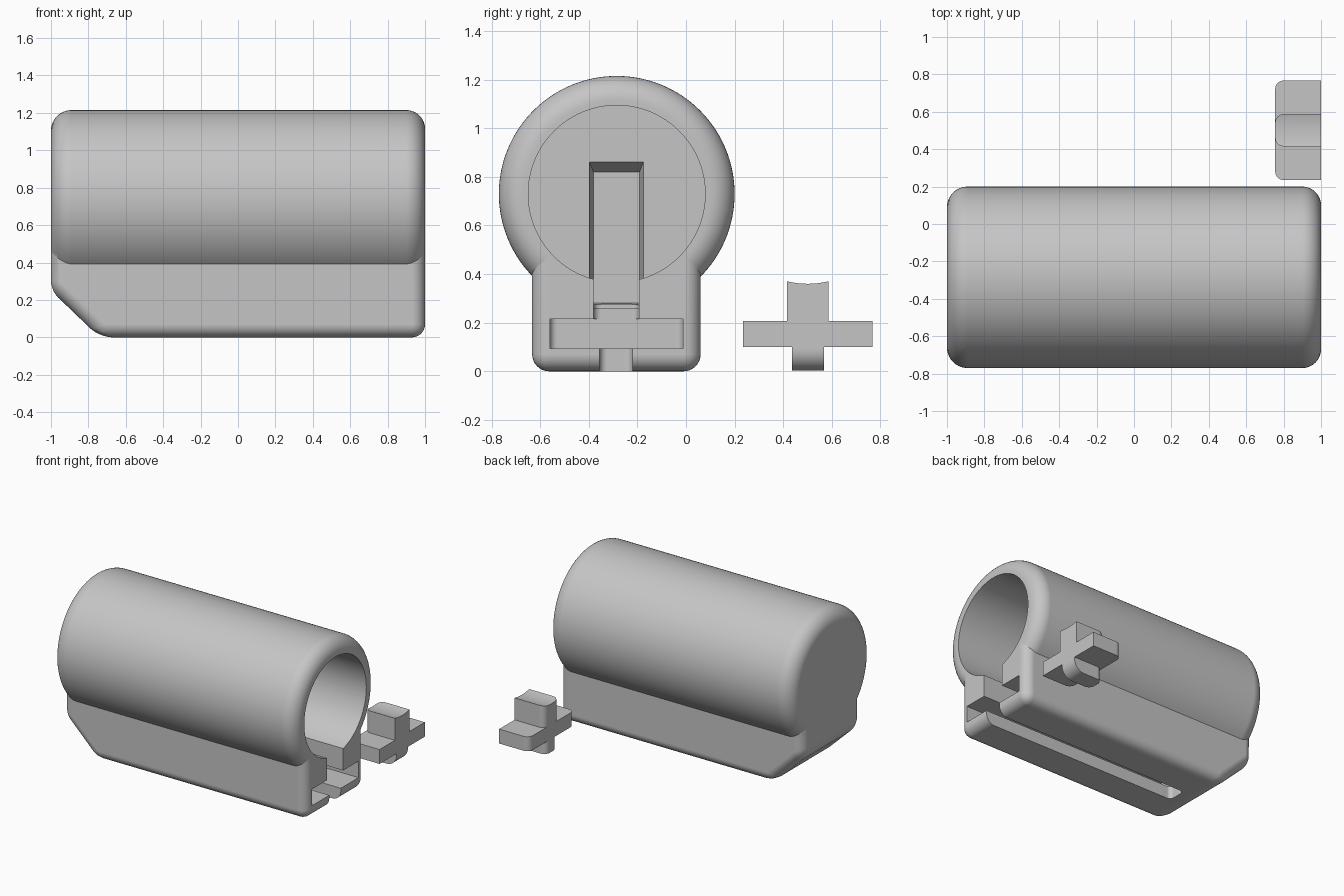
import bpy, bmesh, math
from mathutils import Matrix

cube = bpy.data.objects.get("Cube")
if cube:
    bpy.data.objects.remove(cube, do_unlink=True)

grey = bpy.data.materials.new("light_grey")
grey.use_nodes = True
COLOUR = (0.56, 0.56, 0.56, 1)
grey.diffuse_color = COLOUR
grey.node_tree.nodes["Principled BSDF"].inputs["Base Color"].default_value = COLOUR

AXIS_Y, AXIS_Z = -0.285, 0.73      # tube axis
BORE, OUTER = 0.364, 0.485


def finish(bm, name):
    bmesh.ops.recalc_face_normals(bm, faces=bm.faces[:])
    mesh = bpy.data.meshes.new(name)
    bm.to_mesh(mesh)
    bm.free()
    mesh.materials.append(grey)
    obj = bpy.data.objects.new(name, mesh)
    bpy.context.collection.objects.link(obj)
    return obj


def round_edges(bm, edges, radius):
    bmesh.ops.bevel(bm, geom=edges, offset=radius, segments=8,
                    profile=0.5, affect='EDGES', clamp_overlap=True)


def box(name, x, y, z, end_radius=0, nose_radius=0):
    """Box from ranges; rounds upright edges at low x and the lower edge at high x."""
    bm = bmesh.new()
    bmesh.ops.create_cube(bm, size=1)
    for v in bm.verts:
        v.co = [r[0] if c < 0 else r[1] for c, r in zip(v.co, (x, y, z))]

    def pick(test):
        return [e for e in bm.edges if all(test(v.co) for v in e.verts)]
    if nose_radius:
        round_edges(bm, pick(lambda c: c.x > x[1] - 1e-4 and c.z < z[0] + 1e-4), nose_radius)
    if end_radius:
        upright = [e for e in pick(lambda c: c.x < x[0] + 1e-4)
                   if abs(e.verts[0].co.z - e.verts[1].co.z) > 1e-3]
        round_edges(bm, upright, end_radius)
    return finish(bm, name)


def lathe(name, profile, y, z):
    """Spin (x, radius) points around an axis parallel to x."""
    bm = bmesh.new()
    verts = [bm.verts.new((px, y + r, z)) for px, r in profile]
    edges = [bm.edges.new(pair) for pair in zip(verts, verts[1:])]
    bmesh.ops.spin(bm, geom=verts + edges, cent=(0, y, z), axis=(1, 0, 0),
                   angle=math.tau, steps=128, use_duplicate=False)
    bmesh.ops.remove_doubles(bm, verts=bm.verts[:], dist=1e-5)
    return finish(bm, name)


def arc(cx, cr, radius, start):
    return [(cx + radius * math.cos(a), cr + radius * math.sin(a))
            for a in (start - math.pi / 2 * i / 10 for i in range(11))]


def combine(target, tool, operation):
    mod = target.modifiers.new("join", 'BOOLEAN')
    mod.operation, mod.solver, mod.object = operation, 'EXACT', tool
    bpy.context.view_layer.objects.active = target
    bpy.ops.object.modifier_apply(modifier=mod.name)
    bpy.data.objects.remove(tool, do_unlink=True)


def smooth(obj):
    bpy.ops.object.select_all(action='DESELECT')
    obj.select_set(True)
    bpy.context.view_layer.objects.active = obj
    bpy.ops.object.shade_smooth_by_angle(angle=math.radians(30))
    mod = obj.modifiers.new("even_normals", 'WEIGHTED_NORMAL')
    mod.keep_sharp = True


# Tube with rounded ends
left, right = 0.11, 0.1
profile = ([(-1, 0)] + arc(-1 + left, OUTER - left, left, math.pi)
           + arc(1 - right, OUTER - right, right, math.pi / 2) + [(1, 0)])
housing = lathe("tube_housing", profile, AXIS_Y, AXIS_Z)

# Base block with a sloped rear corner
bm = bmesh.new()
outline = [(1, 0), (1, 0.62), (-1, 0.62), (-1, 0.25), (-0.74, 0)]
face = bm.faces.new([bm.verts.new((x, -0.633, z)) for x, z in outline])
grown = bmesh.ops.extrude_face_region(bm, geom=[face])["geom"]
bmesh.ops.translate(bm, vec=(0, 0.693, 0),
                    verts=[g for g in grown if isinstance(g, bmesh.types.BMVert)])
bmesh.ops.recalc_face_normals(bm, faces=bm.faces[:])
round_edges(bm, bm.edges[:], 0.07)
combine(housing, finish(bm, "base_block"), 'UNION')

# Bore, open at the right end
bore_end = -0.84
combine(housing, lathe("bore_cutter", [(bore_end, 0), (bore_end, BORE), (1.2, BORE), (1.2, 0)],
                       AXIS_Y, AXIS_Z), 'DIFFERENCE')

# T-shaped sliding channel under the bore
slot_end = -0.62
for y, z, start in (((-0.355, -0.22), (-0.2, 0.15), slot_end),
                    ((-0.56, -0.012), (0.093, 0.215), slot_end - 0.05),
                    ((-0.38, -0.193), (0.18, 0.5), slot_end - 0.05),
                    ((-0.38, -0.193), (0.26, 0.5), -0.9)):
    combine(housing, box("channel_cutter", (start, 1.2), y, z, 0.03), 'DIFFERENCE')

# Tapered groove up the closed end wall
groove = box("groove_cutter", (-0.93, bore_end + 0.04), (-0.405, -0.168), (0.262, 0.88))
for v in groove.data.vertices:
    if v.co.x < -0.9:
        v.co.y = AXIS_Y + (v.co.y - AXIS_Y) * 0.8
        if v.co.z > 0.5:
            v.co.z = 0.82
        else:
            v.co.z = 0.28
combine(housing, groove, 'DIFFERENCE')
smooth(housing)

# Separate plug that fills the open end of the channel
reach = (0.755, 1)
plug = box("channel_plug", reach, (0.235, 0.767), (0.1, 0.207), 0.045)
combine(plug, box("plug_stem", reach, (0.437, 0.568), (0.003, 0.15), 0.045, 0.085), 'UNION')
neck = box("plug_neck", reach, (0.415, 0.587), (0.15, 0.372), 0.045)
combine(neck, lathe("neck_cutter", [(0.5, 0), (0.5, BORE), (1.2, BORE), (1.2, 0)],
                    0.501, 0.36 + BORE), 'DIFFERENCE')
combine(plug, neck, 'UNION')
smooth(plug)
